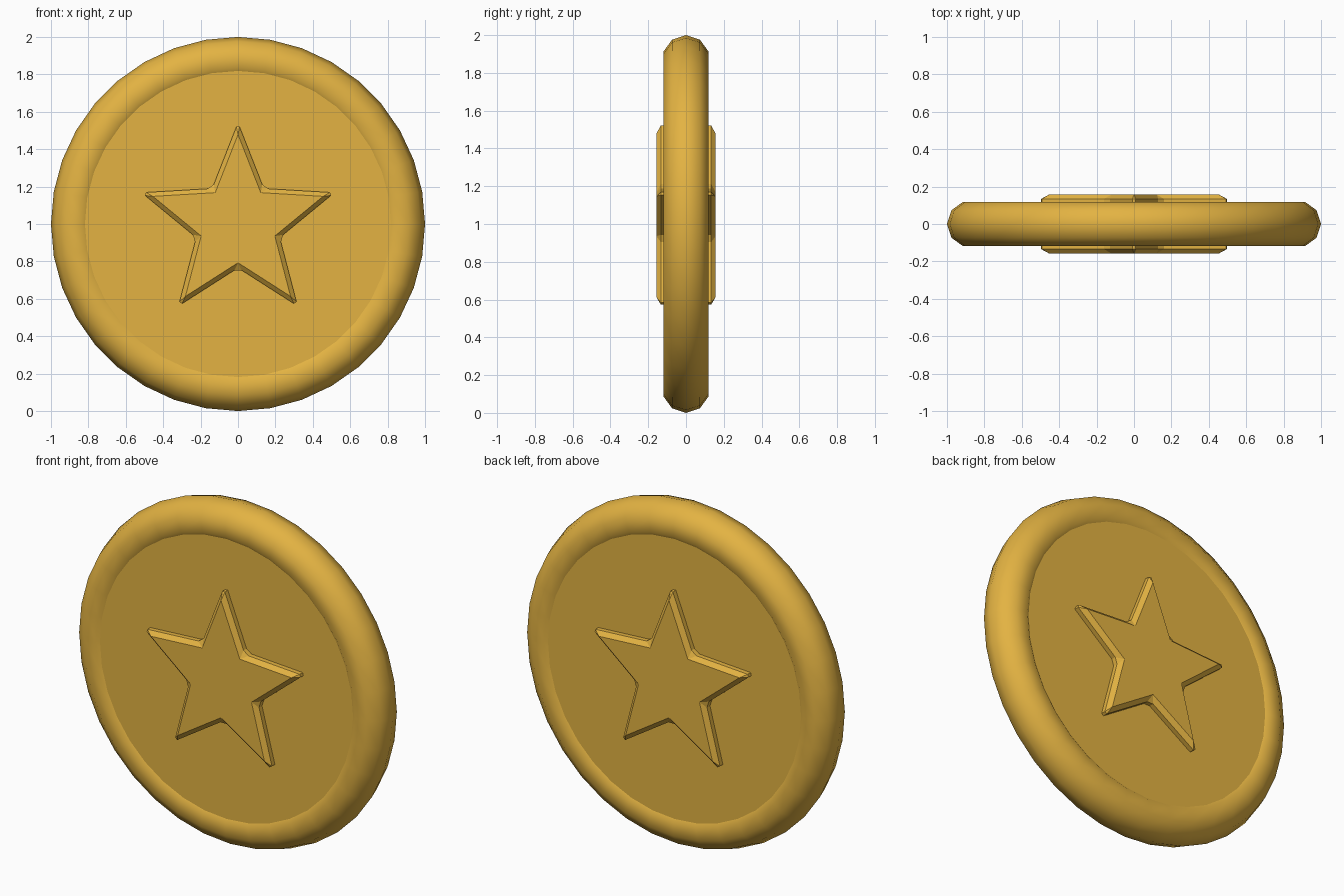
import bpy, bmesh, math

if "Cube" in bpy.data.objects:
    bpy.data.objects.remove(bpy.data.objects["Cube"])

gold = bpy.data.materials.new("gold")
gold.diffuse_color = (0.77, 0.45, 0.055, 1)
gold.use_nodes = True
gold.node_tree.nodes["Principled BSDF"].inputs["Base Color"].default_value = gold.diffuse_color

CENTRE = (0, 0, 1)
UPRIGHT = (math.pi / 2, 0, 0)

# Rounded rim
bpy.ops.mesh.primitive_torus_add(major_segments=36, minor_segments=10,
                                 major_radius=0.875, minor_radius=0.125,
                                 location=CENTRE, rotation=UPRIGHT)
rim = bpy.context.object
rim.name = "rim"
bpy.ops.object.shade_smooth()
rim.data.materials.append(gold)

# Flat disc filling the rim
bpy.ops.mesh.primitive_cylinder_add(vertices=36, radius=0.87, depth=0.212,
                                    location=CENTRE, rotation=UPRIGHT)
disc = bpy.context.object
disc.name = "disc"
disc.data.materials.append(gold)

# Raised star, running through the disc to both faces
HALF, TIP, VALLEY = 0.157, 0.5425, 0.235
bm = bmesh.new()
ring = []
for i in range(10):
    r = VALLEY if i % 2 else TIP
    a = i * math.pi / 5
    ring.append(bm.verts.new((r * math.sin(a), -HALF, r * math.cos(a))))
face = bm.faces.new(ring)
ext = bmesh.ops.extrude_face_region(bm, geom=[face], use_keep_orig=True)
for v in ext["geom"]:
    if isinstance(v, bmesh.types.BMVert):
        v.co.y = HALF
bmesh.ops.recalc_face_normals(bm, faces=bm.faces[:])
# Chamfer every edge
bmesh.ops.bevel(bm, geom=bm.edges[:], offset=0.0235, offset_type='OFFSET',
                segments=1, profile=0.5, affect='EDGES', clamp_overlap=False)
bmesh.ops.recalc_face_normals(bm, faces=bm.faces[:])
mesh = bpy.data.meshes.new("star")
bm.to_mesh(mesh)
bm.free()
mesh.materials.append(gold)
star = bpy.data.objects.new("star", mesh)
star.location = CENTRE
bpy.context.collection.objects.link(star)
